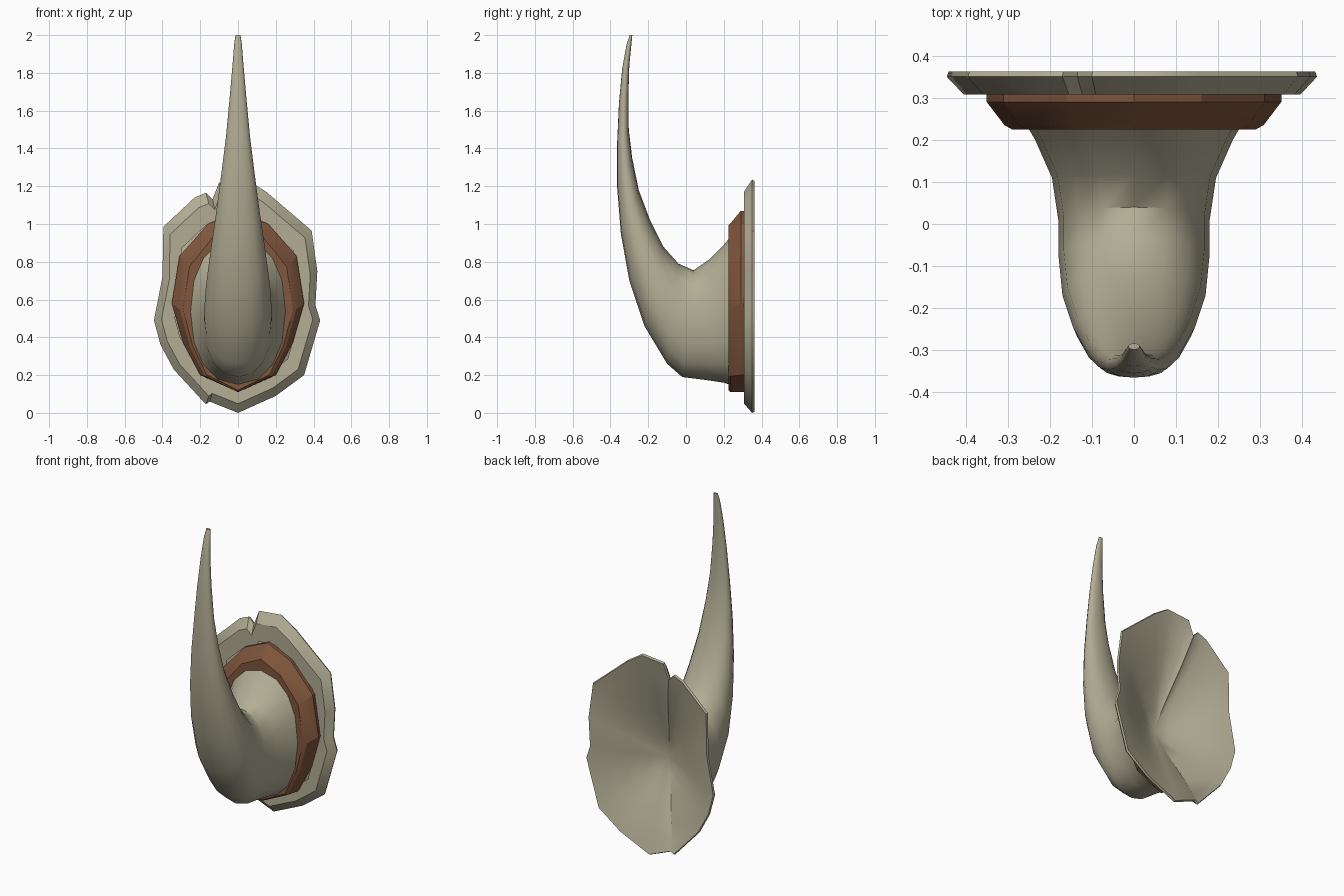
import bpy
import bmesh
from math import sin, cos, pi, copysign, radians
from mathutils import Vector

if "Cube" in bpy.data.objects:
    bpy.data.objects.remove(bpy.data.objects["Cube"], do_unlink=True)


def make_material(name, rgb):
    mat = bpy.data.materials.new(name)
    mat.use_nodes = True
    colour = (*rgb, 1)
    mat.diffuse_color = colour
    shader = mat.node_tree.nodes["Principled BSDF"]
    shader.inputs["Base Color"].default_value = colour
    shader.inputs["Roughness"].default_value = 0.8
    return mat


def loft(name, rings, material, smooth_angle, cap_end=False):
    """Skin a list of rings, each holding the same number of points."""
    bm = bmesh.new()
    loops = [[bm.verts.new(point) for point in ring] for ring in rings]
    for lower, upper in zip(loops, loops[1:]):
        count = len(lower)
        for i in range(count):
            j = (i + 1) % count
            bm.faces.new((lower[i], lower[j], upper[j], upper[i]))
    if cap_end:
        bm.faces.new(loops[-1])
    bmesh.ops.remove_doubles(bm, verts=bm.verts, dist=0.0005)
    bmesh.ops.recalc_face_normals(bm, faces=bm.faces)
    mesh = bpy.data.meshes.new(name)
    bm.to_mesh(mesh)
    bm.free()
    mesh.materials.append(material)
    obj = bpy.data.objects.new(name, mesh)
    bpy.context.collection.objects.link(obj)
    bpy.ops.object.select_all(action="DESELECT")
    obj.select_set(True)
    bpy.context.view_layer.objects.active = obj
    bpy.ops.object.shade_smooth_by_angle(angle=radians(smooth_angle))
    return obj


def horn_section(outer, inner, half_width, sides=16):
    """Rounded section spanning the outer and inner edge of the horn."""
    a, b = Vector((0, *outer)), Vector((0, *inner))
    middle, reach = (a + b) / 2, (a - b) / 2
    side = Vector((half_width, 0, 0))
    ring = []
    for i in range(sides):
        t = 2 * pi * i / sides
        across, along = (copysign(abs(v) ** 0.9, v) for v in (sin(t), cos(t)))
        ring.append(middle + side * across + reach * along)
    return ring


def outline_ring(outline, y, scale_x, scale_z, centre_z, new_centre=None):
    """Scale a front outline about a centre and place it at depth y."""
    target = centre_z if new_centre is None else new_centre
    return [(x * scale_x, y, target + (z - centre_z) * scale_z)
            for x, z in outline]


bone = make_material("bone", (0.45, 0.42, 0.30))
brown = make_material("brown leather", (0.22, 0.095, 0.047))

# Horn: outer edge (y, z), inner edge (y, z), half width, root to tip
horn_stations = [
    ((0.26, 0.14), (0.26, 0.96), 0.27),
    ((0.2, 0.16), (0.2, 0.89), 0.235),
    ((0.1, 0.175), (0.12, 0.81), 0.195),
    ((-0.02, 0.19), (0.04, 0.755), 0.18),
    ((-0.1, 0.26), (-0.04, 0.79), 0.18),
    ((-0.22, 0.46), (-0.12, 0.88), 0.17),
    ((-0.3, 0.7), (-0.19, 1.02), 0.145),
    ((-0.345, 0.95), (-0.25, 1.18), 0.115),
    ((-0.365, 1.2), (-0.285, 1.35), 0.087),
    ((-0.365, 1.42), (-0.303, 1.5), 0.064),
    ((-0.355, 1.64), (-0.305, 1.68), 0.045),
    ((-0.338, 1.82), (-0.3, 1.84), 0.03),
    ((-0.315, 1.95), (-0.288, 1.96), 0.02),
    ((-0.298, 2.0), (-0.284, 2.0), 0.013),
]
loft("horn", [horn_section(*s) for s in horn_stations], bone, 50, cap_end=True)

# Collar: faceted egg-shaped band around the horn root
collar_half = [(0.2, 0.2), (0.29, 0.37), (0.35, 0.58),
               (0.31, 0.83), (0.16, 1.0)]
foot, crown = (0, 0.11), (0, 1.07)
collar_outline = ([foot] + collar_half + [crown]
                  + [(-x, z) for x, z in reversed(collar_half)])
base = foot[1]
loft("collar", [
    outline_ring(collar_outline, 0.31, 1, 1, base),
    outline_ring(collar_outline, 0.29, 1, 1, base),
    outline_ring(collar_outline, 0.235, 0.88, 0.93, base),
    outline_ring(collar_outline, 0.225, 0.83, 0.91, base, base + 0.01),
    outline_ring(collar_outline, 0.228, 0.68, 0.76, base, base + 0.06),
], brown, 20)

# Back plate: chipped rim, bevelled front edge and hollow back
plate_outline = [
    (0, 0), (0.2, 0.09), (0.35, 0.2), (0.435, 0.49), (0.41, 0.57),
    (0.42, 0.75), (0.39, 0.965), (0.15, 1.17), (0.05, 1.235), (-0.1, 1.22),
    (-0.135, 1.13), (-0.17, 1.165), (-0.23, 1.14), (-0.395, 0.985),
    (-0.4, 0.72), (-0.445, 0.49), (-0.41, 0.36), (-0.34, 0.23),
    (-0.17, 0.045), (-0.15, 0.06),
]
middle = 0.6
plate_profile = [(0.31, 0.75), (0.308, 0.91), (0.35, 1), (0.362, 0.99),
                 (0.343, 0.87), (0.305, 0.66), (0.25, 0.42),
                 (0.205, 0.2), (0.175, 0)]
loft("back_plate", [outline_ring(plate_outline, y, s, s, middle,
                                 middle - 0.06 * (1 - s))
                    for y, s in plate_profile], bone, 35)
